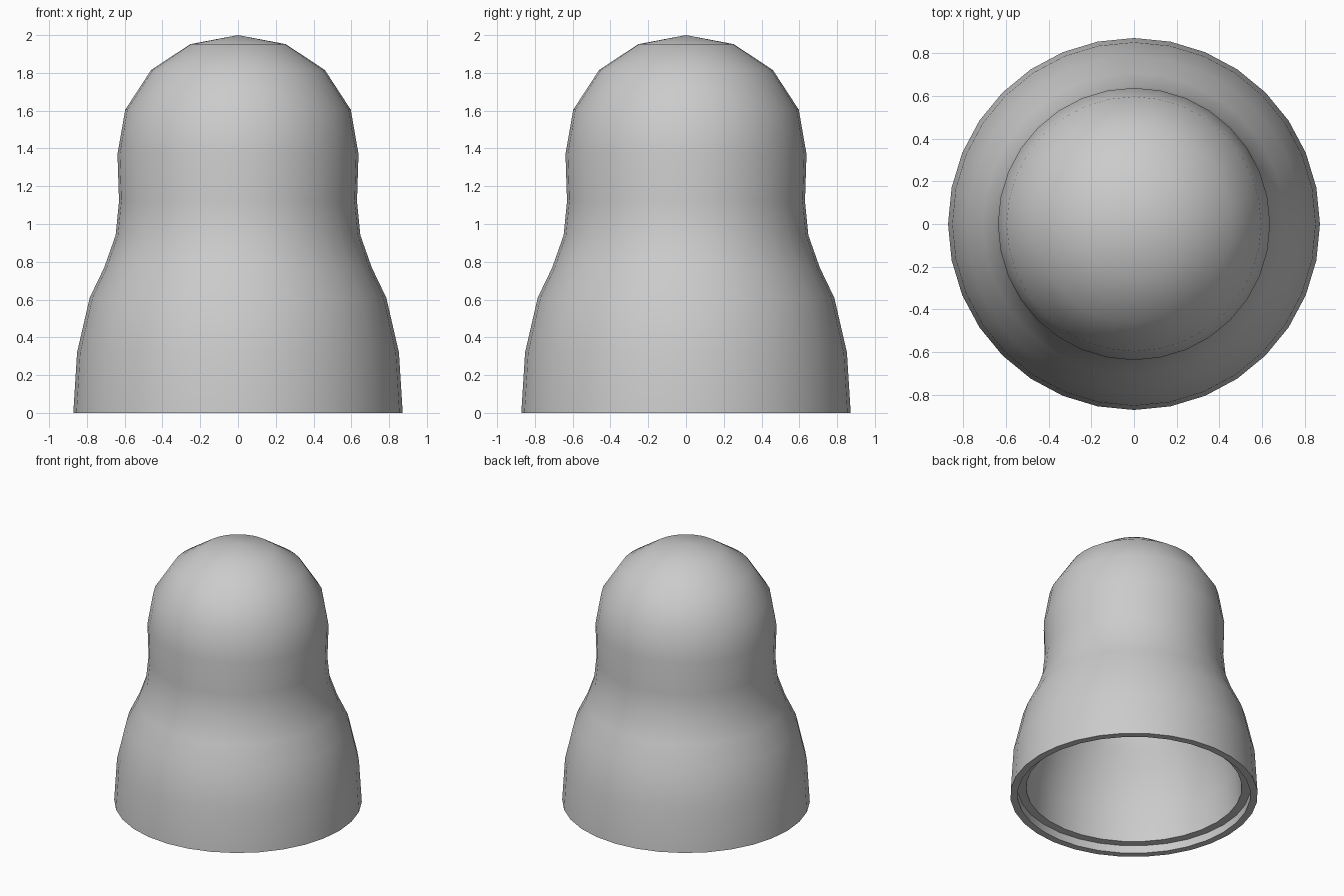
import bpy, bmesh, math
from mathutils import Vector

if "Cube" in bpy.data.objects:
    bpy.data.objects.remove(bpy.data.objects["Cube"])

SEGMENTS = 32
WALL = 0.11

# Outer silhouette (radius, height), rim to crown
outer = [(0.872, 0), (0.852, 0.32), (0.785, 0.61), (0.708, 0.77), (0.648, 0.94),
         (0.63, 1.12), (0.638, 1.37), (0.597, 1.605), (0.46, 1.815), (0.253, 1.952), (0, 2)]


def inset(points, distance):
    """Offset a profile inwards along its local normals."""
    result = []
    for i, p in enumerate(points):
        a = Vector(points[max(i - 1, 0)])
        b = Vector(points[min(i + 1, len(points) - 1)])
        t = (b - a).normalized()
        result.append((max(p[0] - t.y * distance, 0), p[1] + t.x * distance))
    result[-1] = (0, points[-1][1] - distance)
    return result


# Cavity from crown down to the stepped joint in the rim
inner = inset(outer, WALL)[1:]
rim = [(0.76, 0.06), (0.82, 0.06), (0.82, 0)]
profile = outer + inner[::-1] + rim

# Revolve the closed profile around z
bm = bmesh.new()
verts = [bm.verts.new((r, 0, z)) for r, z in profile]
n = len(verts)
crown = len(outer) - 1
edges = [bm.edges.new((verts[i], verts[(i + 1) % n])) for i in range(n) if i != crown]
bmesh.ops.spin(bm, geom=verts + edges, cent=(0, 0, 0), axis=(0, 0, 1),
               angle=math.tau, steps=SEGMENTS, use_merge=False)
bmesh.ops.remove_doubles(bm, verts=bm.verts, dist=0.0005)
bmesh.ops.recalc_face_normals(bm, faces=bm.faces)

# The two surfaces form one closed shell joined at the rim
mesh = bpy.data.meshes.new("doll_upper_shell")
bm.to_mesh(mesh)
bm.free()
shell = bpy.data.objects.new("doll_upper_shell", mesh)
bpy.context.collection.objects.link(shell)
bpy.context.view_layer.objects.active = shell
shell.select_set(True)
bpy.ops.object.shade_smooth_by_angle(angle=math.radians(40))
